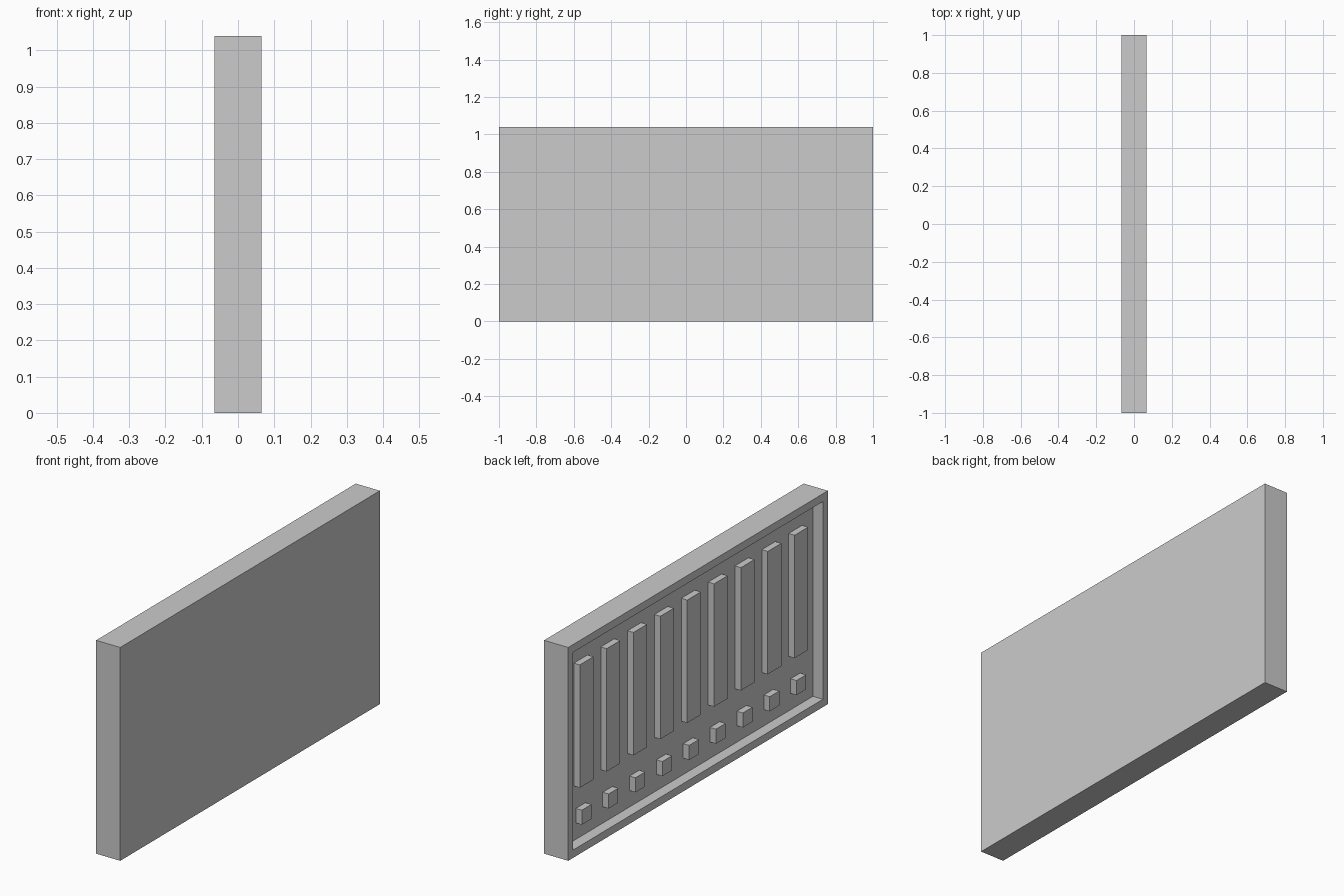
import bpy, bmesh
from mathutils import Vector

if "Cube" in bpy.data.objects:
    bpy.data.objects.remove(bpy.data.objects["Cube"])

HALF_T, HEIGHT = 0.065, 1.04      # panel half thickness and height
RIM, DEPTH = 0.054, 0.054         # frame width and recess depth
FLOOR_X = -HALF_T + DEPTH         # recess floor
RAISE = 0.032                     # how far the bars stand off the floor
COUNT, SPAN = 9, 0.827            # bars per row, outermost centre


def box(name, lo, hi):
    lo, hi = Vector(lo), Vector(hi)
    bm = bmesh.new()
    bmesh.ops.create_cube(bm, size=1)
    bmesh.ops.scale(bm, vec=hi - lo, verts=bm.verts)
    bmesh.ops.translate(bm, vec=(lo + hi) / 2, verts=bm.verts)
    mesh = bpy.data.meshes.new(name)
    bm.to_mesh(mesh)
    bm.free()
    obj = bpy.data.objects.new(name, mesh)
    bpy.context.collection.objects.link(obj)
    return obj


# Panel body with a framed recess on its -x side
panel = box("panel_body", (-HALF_T, -1, 0), (HALF_T, 1, HEIGHT))
bm = bmesh.new()
bm.from_mesh(panel.data)
bm.normal_update()
back = min(bm.faces, key=lambda f: f.calc_center_median().x)
bmesh.ops.inset_region(bm, faces=[back], thickness=RIM)
inner = bmesh.ops.extrude_discrete_faces(bm, faces=[back])["faces"][0]
bmesh.ops.translate(bm, vec=(DEPTH, 0, 0), verts=inner.verts)
bmesh.ops.recalc_face_normals(bm, faces=bm.faces)
bm.to_mesh(panel.data)
bm.free()

# Row of tall bars with a small block below each one
for i in range(COUNT):
    y = -SPAN + 2 * SPAN * i / (COUNT - 1)
    for name, half_w, z0, z1 in (("tall_bar", 0.052, 0.304, 0.903),
                                 ("small_block", 0.037, 0.118, 0.189)):
        box(f"{name}_{i + 1}", (FLOOR_X - RAISE, y - half_w, z0),
            (FLOOR_X + 0.003, y + half_w, z1))
